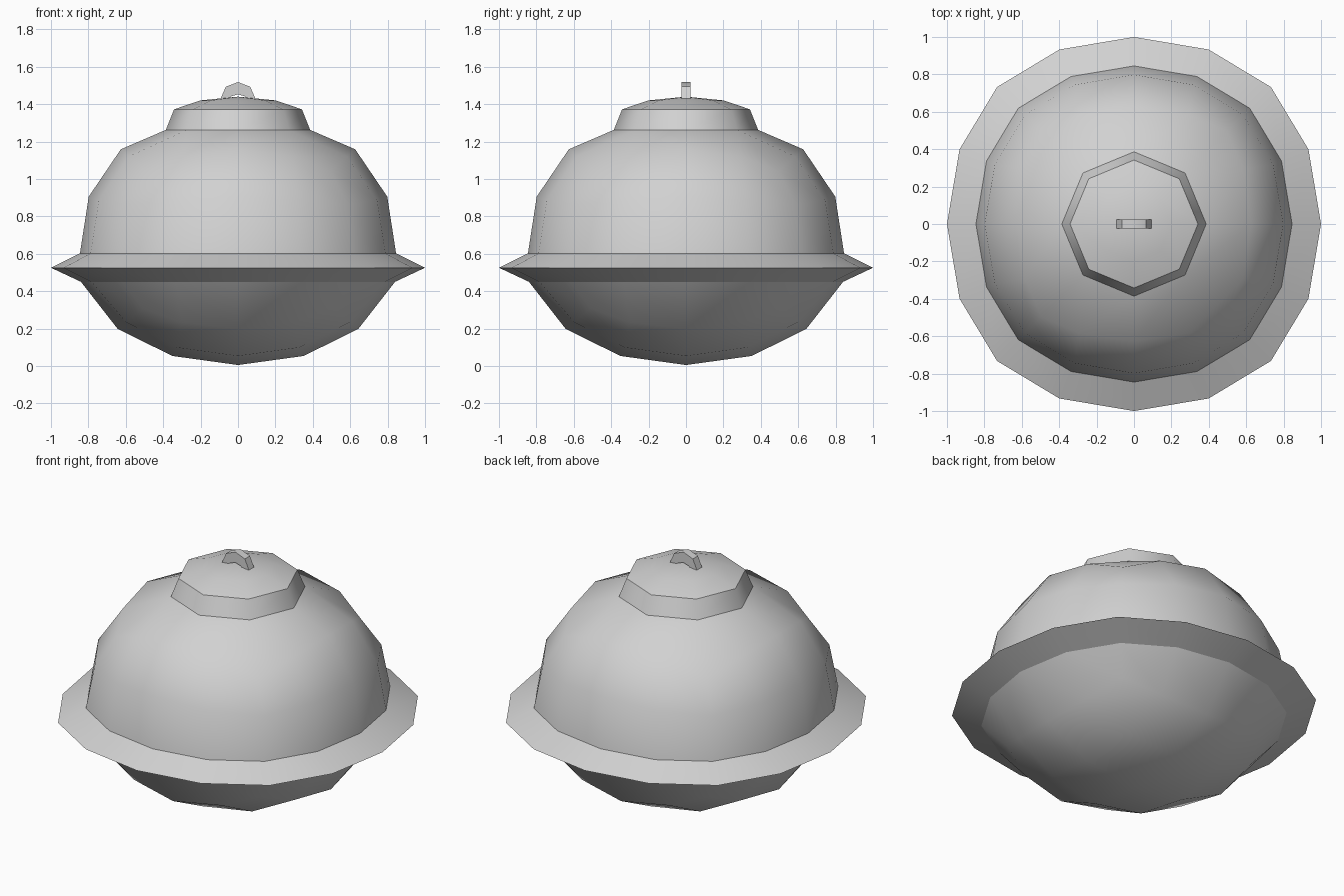
import bpy, bmesh, math

old = bpy.data.objects.get("Cube")
if old:
    bpy.data.objects.remove(old, do_unlink=True)

grey = bpy.data.materials.new("light_grey")
grey.use_nodes = True
COLOUR = (0.64, 0.64, 0.64, 1)
grey.diffuse_color = COLOUR
grey.node_tree.nodes["Principled BSDF"].inputs["Base Color"].default_value = COLOUR


def finish(name, bm):
    """Turn a bmesh into a smooth shaded object with crisp hard edges."""
    mesh = bpy.data.meshes.new(name)
    bm.to_mesh(mesh)
    bm.free()
    obj = bpy.data.objects.new(name, mesh)
    bpy.context.collection.objects.link(obj)
    mesh.materials.append(grey)
    bpy.ops.object.select_all(action='DESELECT')
    obj.select_set(True)
    bpy.context.view_layer.objects.active = obj
    bpy.ops.object.shade_smooth_by_angle(angle=math.radians(44))
    return obj


def rounded_cube():
    """A cube subdivided twice into a slightly square ball."""
    bm = bmesh.new()
    bmesh.ops.create_cube(bm, size=2)
    mesh = bpy.data.meshes.new("ball")
    bm.to_mesh(mesh)
    bm.free()
    obj = bpy.data.objects.new("ball", mesh)
    bpy.context.collection.objects.link(obj)
    mod = obj.modifiers.new("Subdivision", 'SUBSURF')
    mod.levels = 2
    mod.use_limit_surface = False
    deps = bpy.context.evaluated_depsgraph_get()
    out = bmesh.new()
    out.from_object(obj, deps)
    bpy.data.objects.remove(obj, do_unlink=True)
    bpy.data.meshes.remove(mesh)
    return out


def shaped_ball(name, keep, shape):
    """Keep the zone of the ball where keep(z) holds, then reshape its rows."""
    bm = rounded_cube()
    bmesh.ops.delete(bm, geom=[v for v in bm.verts if not keep(v.co.z)], context='VERTS')
    for v in bm.verts:
        scale, z = shape(v.co)
        v.co = (v.co.x * scale, v.co.y * scale, z)
    return finish(name, bm)


def dome_shape(co):
    if co.z > 0.7:                                   # neck ring under the lid
        return 0.386 / math.hypot(co.x, co.y), 1.262
    return (0.962 if co.z < 0.1 else 0.974), 0.602 + co.z * 0.865


def rim_shape(co):
    if abs(co.z) < 0.1:                              # outer lip
        return 1 / 0.8785, 0.525
    return (1.031, 0.602) if co.z > 0 else (1.025, 0.45)


def hull_shape(co):
    if co.z > -0.4:                                  # edge under the rim
        return 1.025, 0.45
    return 1.0, 0.005 + (co.z + 0.8785) * 0.82


shaped_ball("upper_dome", lambda z: -0.1 < z < 0.85, dome_shape)
shaped_ball("rim", lambda z: abs(z) < 0.4, rim_shape)
shaped_ball("lower_hull", lambda z: z < -0.25, hull_shape)

# Eight sided lid, turned from a profile
bm = bmesh.new()
profile = [(0.386, 1.262), (0.342, 1.372), (0.2, 1.42), (0, 1.44)]
verts = [bm.verts.new((r, 0, z)) for r, z in profile]
edges = [bm.edges.new(pair) for pair in zip(verts, verts[1:])]
bmesh.ops.spin(bm, geom=verts + edges, cent=(0, 0, 0), axis=(0, 0, 1),
               angle=math.tau, steps=8, use_merge=True)
bmesh.ops.remove_doubles(bm, verts=bm.verts, dist=0.001)
bmesh.ops.recalc_face_normals(bm, faces=bm.faces)
if sum(f.normal.z for f in bm.faces) < 0:
    bmesh.ops.reverse_faces(bm, faces=bm.faces)
finish("lid", bm)

# Small arched handle on the lid
bm = bmesh.new()
outer = [(-0.095, 1.425), (-0.065, 1.493), (0, 1.518), (0.065, 1.493), (0.095, 1.425)]
inner = [(-0.055, 1.425), (-0.035, 1.442), (0, 1.452), (0.035, 1.442), (0.055, 1.425)]
out_v = [bm.verts.new((x, -0.025, z)) for x, z in outer]
in_v = [bm.verts.new((x, -0.025, z)) for x, z in inner]
faces = [bm.faces.new((out_v[i], out_v[i + 1], in_v[i + 1], in_v[i])) for i in range(4)]
new = bmesh.ops.extrude_face_region(bm, geom=faces, use_keep_orig=True)["geom"]
for v in new:
    if isinstance(v, bmesh.types.BMVert):
        v.co.y = 0.025
bmesh.ops.recalc_face_normals(bm, faces=bm.faces)
finish("handle", bm)
